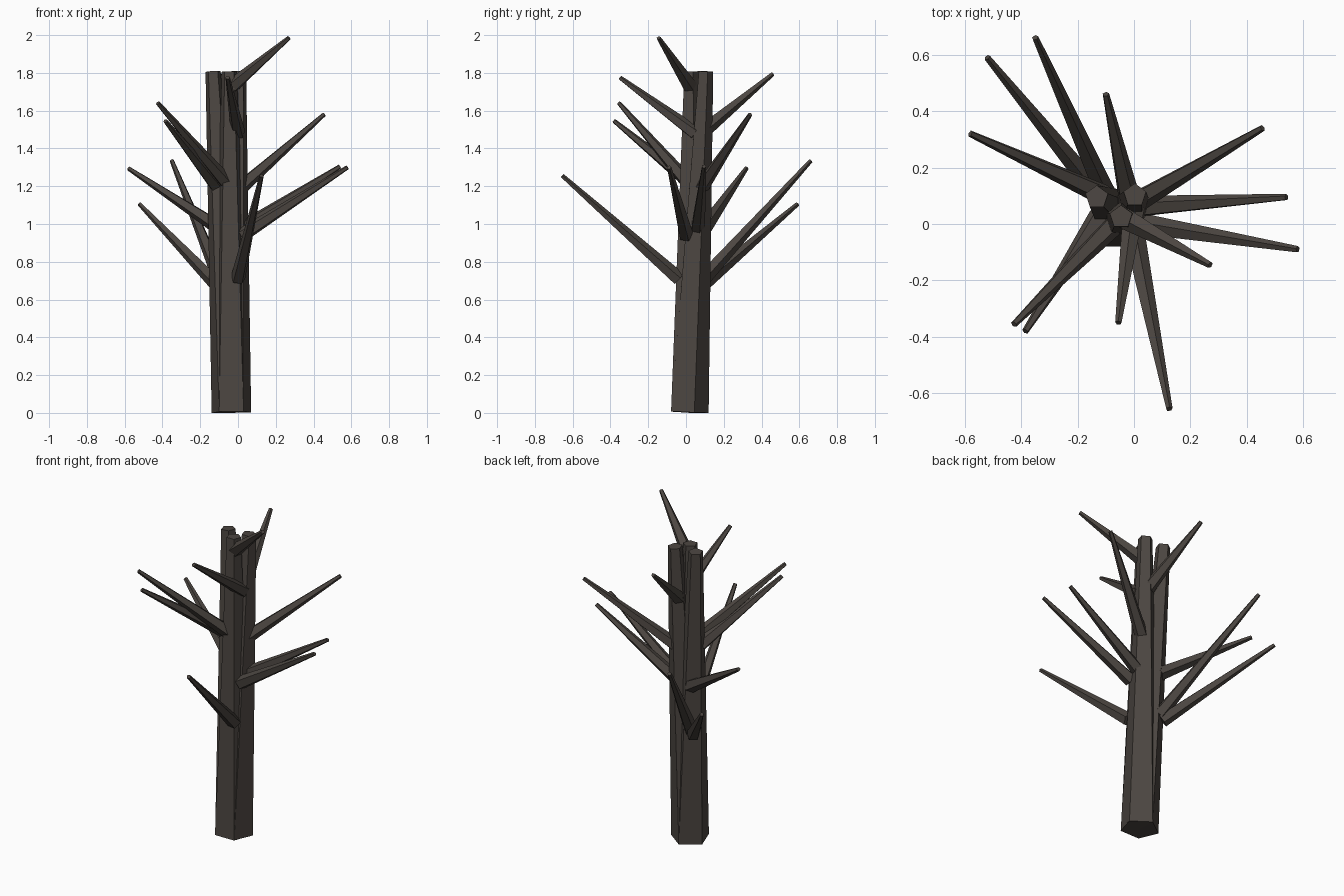
import bpy
from mathutils import Vector, Matrix
from math import pi

cube = bpy.data.objects.get("Cube")
if cube:
    bpy.data.objects.remove(cube, do_unlink=True)

# Single bark colour
bark = bpy.data.materials.new("dark_bark")
bark.use_nodes = True
colour = (0.072, 0.061, 0.053, 1)
bark.diffuse_color = colour
bsdf = bark.node_tree.nodes["Principled BSDF"]
bsdf.inputs["Base Color"].default_value = colour
bsdf.inputs["Roughness"].default_value = 0.9


def tapered_limb(name, start, end, r_start, r_end):
    """Five-sided tapered limb running from start to end."""
    start, end = Vector(start), Vector(end)
    axis = end - start
    turn = Vector((0, 0, 1)).rotation_difference(axis.normalized()).to_matrix().to_4x4()
    bpy.ops.mesh.primitive_cone_add(vertices=5, radius1=r_start, radius2=r_end,
                                    depth=axis.length)
    limb = bpy.context.object
    limb.name = name
    limb.matrix_world = Matrix.Translation((start + end) / 2) @ turn
    limb.data.materials.append(bark)
    return limb


# Three stems spreading from one shared foot
foot = (-0.035, 0.01, 0.006)
stem_tops = {
    "stem_left": (0.003, 0.102, 1.808),
    "stem_right": (-0.132, 0.095, 1.808),
    "stem_front": (-0.046, 0.025, 1.808),
}
for name, top in stem_tops.items():
    tapered_limb(name, foot, top, 0.11, 0.042)

# Bare branches: start inside a stem, then the tip
branches = [
    ((-0.10, 0.10, 0.72), (-0.35, 0.66, 1.335)),
    ((-0.12, 0.10, 0.69), (-0.52, 0.59, 1.105)),
    ((-0.02, 0.10, 1.50), (-0.10, 0.46, 1.795)),
    ((-0.10, 0.10, 0.98), (-0.58, 0.32, 1.295)),
    ((0.01, 0.08, 1.19), (0.455, 0.34, 1.58)),
    ((0.01, 0.06, 0.97), (0.54, 0.095, 1.305)),
    ((0.02, 0.00, 0.94), (0.58, -0.09, 1.30)),
    ((-0.03, 0.02, 1.73), (0.27, -0.145, 1.985)),
    ((0.00, -0.04, 0.71), (0.125, -0.655, 1.255)),
    ((0.00, 0.05, 1.48), (-0.055, -0.35, 1.775)),
    ((-0.12, 0.03, 1.21), (-0.385, -0.38, 1.545)),
    ((-0.07, 0.00, 1.23), (-0.425, -0.355, 1.64)),
]
for i, (start, tip) in enumerate(branches, 1):
    tapered_limb(f"branch_{i}", start, tip, 0.04, 0.012)
